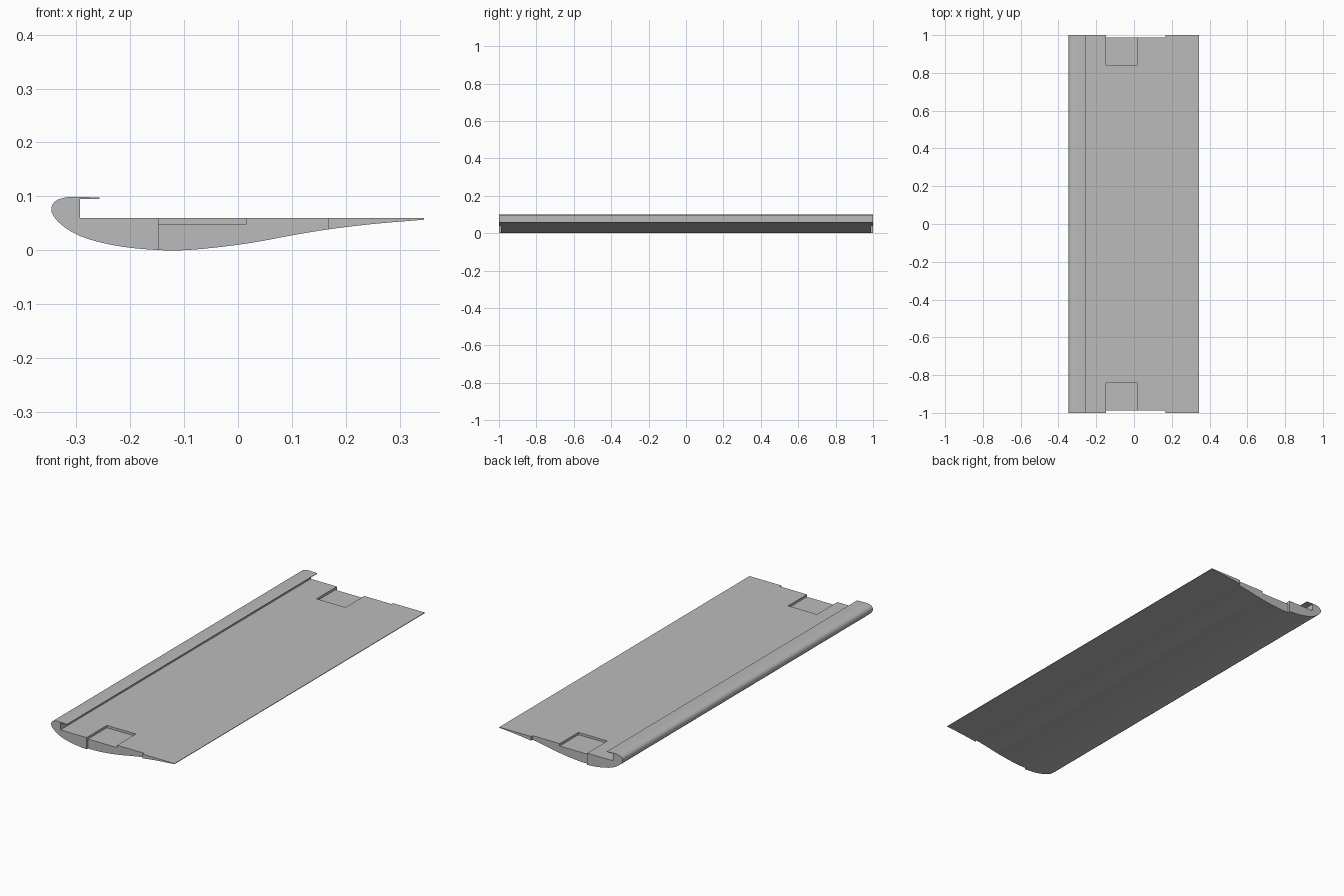
import bpy, bmesh
from mathutils import Vector

if "Cube" in bpy.data.objects:
    bpy.data.objects.remove(bpy.data.objects["Cube"])

grey = bpy.data.materials.new("plain grey")
grey.diffuse_color = (0.5, 0.5, 0.5, 1)
grey.use_nodes = True
grey.node_tree.nodes["Principled BSDF"].inputs["Base Color"].default_value = grey.diffuse_color

# Underside and rounded nose, from trailing edge to the lip
curve = [(0.345, 0.057), (0.25, 0.049), (0.167, 0.039), (0.1, 0.028), (0.05, 0.0185),
         (0, 0.0105), (-0.05, 0.0045), (-0.09, 0.001), (-0.125, 0), (-0.16, 0.0015),
         (-0.2, 0.005), (-0.24, 0.0115), (-0.28, 0.022), (-0.31, 0.0355), (-0.332, 0.052),
         (-0.343, 0.066), (-0.346, 0.076), (-0.343, 0.086), (-0.335, 0.0935),
         (-0.32, 0.098), (-0.3, 0.0995), (-0.257, 0.0978)]
# Lip underside, step and flat deck
corners = [(-0.257, 0.0955), (-0.293, 0.0955), (-0.293, 0.06), (0.345, 0.06)]


def smooth_path(pts, steps=3):
    """Catmull-Rom interpolation through the points."""
    p = [Vector(q) for q in pts]
    p = [2 * p[0] - p[1]] + p + [2 * p[-1] - p[-2]]
    out = []
    for a, b, c, d in zip(p, p[1:], p[2:], p[3:]):
        for i in range(steps):
            t = i / steps
            out.append(0.5 * (2 * b + (c - a) * t + (2 * a - 5 * b + 4 * c - d) * t * t
                              + (3 * b - a - 3 * c + d) * t ** 3))
    return out + [p[-2]]


def extrude_profile(name, pts, y0, y1):
    bm = bmesh.new()
    face = bm.faces.new([bm.verts.new((x, y0, z)) for x, z in pts])
    ext = bmesh.ops.extrude_face_region(bm, geom=[face])["geom"]
    bmesh.ops.translate(bm, vec=(0, y1 - y0, 0),
                        verts=[v for v in ext if isinstance(v, bmesh.types.BMVert)])
    bmesh.ops.recalc_face_normals(bm, faces=bm.faces)
    me = bpy.data.meshes.new(name)
    bm.to_mesh(me)
    bm.free()
    me.materials.append(grey)
    ob = bpy.data.objects.new(name, me)
    bpy.context.collection.objects.link(ob)
    return ob


def box(name, x0, x1, y0, y1, z0, z1):
    return extrude_profile(name, [(x0, z0), (x1, z0), (x1, z1), (x0, z1)], y0, y1)


panel = extrude_profile("wing_panel", [tuple(p) for p in smooth_path(curve)] + corners, -1, 1)

# Shallow end notches and deck pockets, at both ends
cutters = []
for s in (-1, 1):
    y = sorted((s * 0.988, s * 1.1))
    cutters.append(box("end_notch_cutter", -0.147, 0.167, *y, -0.1, 0.2))
    y = sorted((s * 0.838, s * 1.05))
    cutters.append(box("pocket_cutter", -0.147, 0.015, *y, 0.048, 0.15))
for c in cutters:
    c.hide_render = True
    m = panel.modifiers.new("cut", "BOOLEAN")
    m.operation = "DIFFERENCE"
    m.solver = "EXACT"
    m.object = c

# Bake the cuts and drop the cutters
bpy.context.view_layer.update()
baked = bpy.data.meshes.new_from_object(panel.evaluated_get(bpy.context.evaluated_depsgraph_get()))
panel.modifiers.clear()
panel.data = baked
for c in cutters:
    bpy.data.objects.remove(c)

bpy.context.view_layer.objects.active = panel
panel.select_set(True)
bpy.ops.object.shade_smooth_by_angle(angle=0.5)
